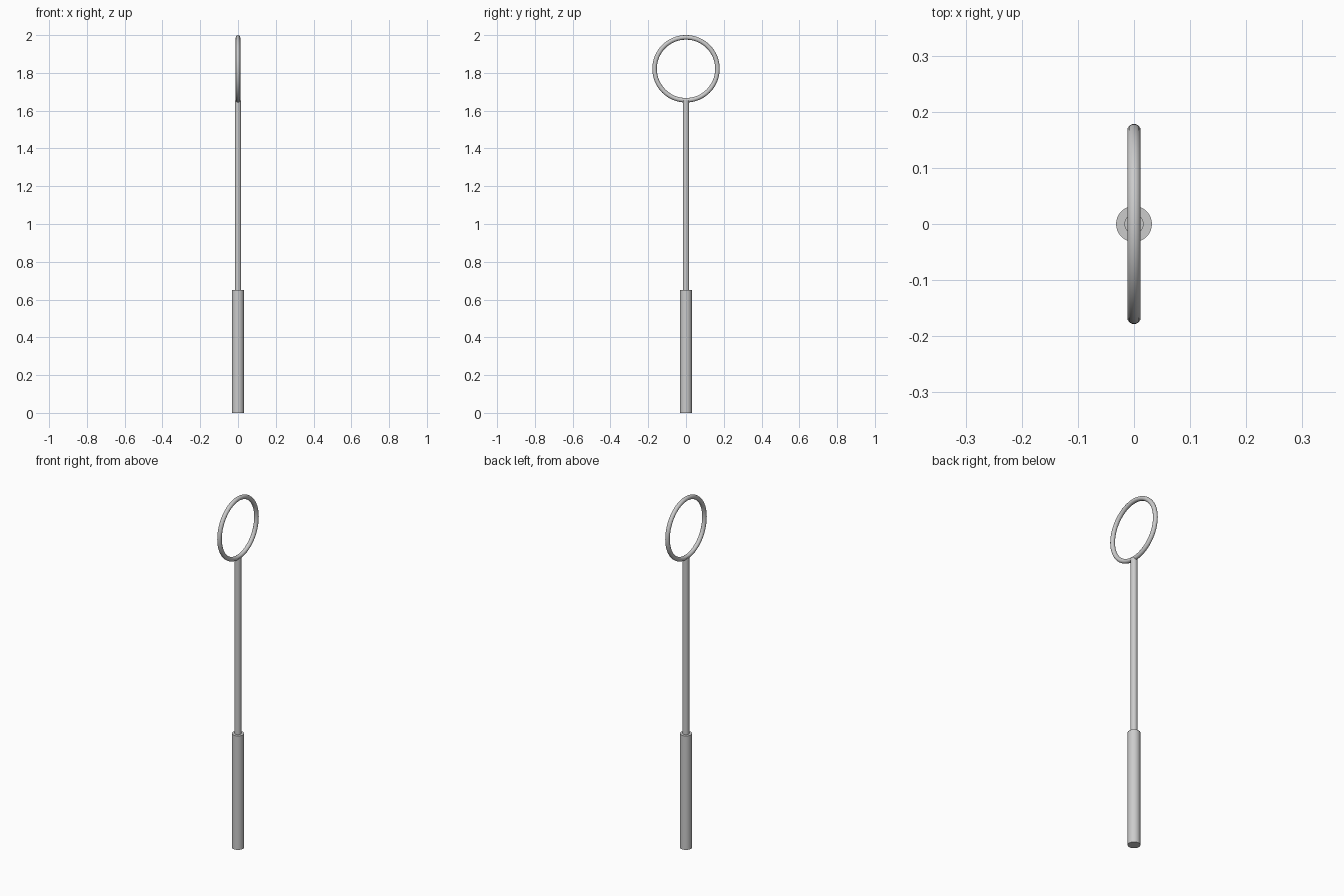
import bpy
from math import pi, radians

if "Cube" in bpy.data.objects:
    bpy.data.objects.remove(bpy.data.objects["Cube"])


def finish(name):
    obj = bpy.context.object
    obj.name = name
    bpy.ops.object.shade_smooth_by_angle(angle=radians(35))
    return obj


def rod(name, radius, z0, z1):
    bpy.ops.mesh.primitive_cylinder_add(
        vertices=32, radius=radius, depth=z1 - z0, location=(0, 0, (z0 + z1) / 2))
    return finish(name)


# Thick grip and thin shaft
rod("handle", 0.032, 0.0, 0.65)
rod("shaft", 0.0172, 0.65, 1.655)

# Open ring standing in the YZ plane
tube = 0.012
major = 0.1665
bpy.ops.mesh.primitive_torus_add(
    major_segments=64, minor_segments=16, major_radius=major, minor_radius=tube,
    location=(0, 0, 2.0 - major - tube), rotation=(0, pi / 2, 0))
finish("ring")
